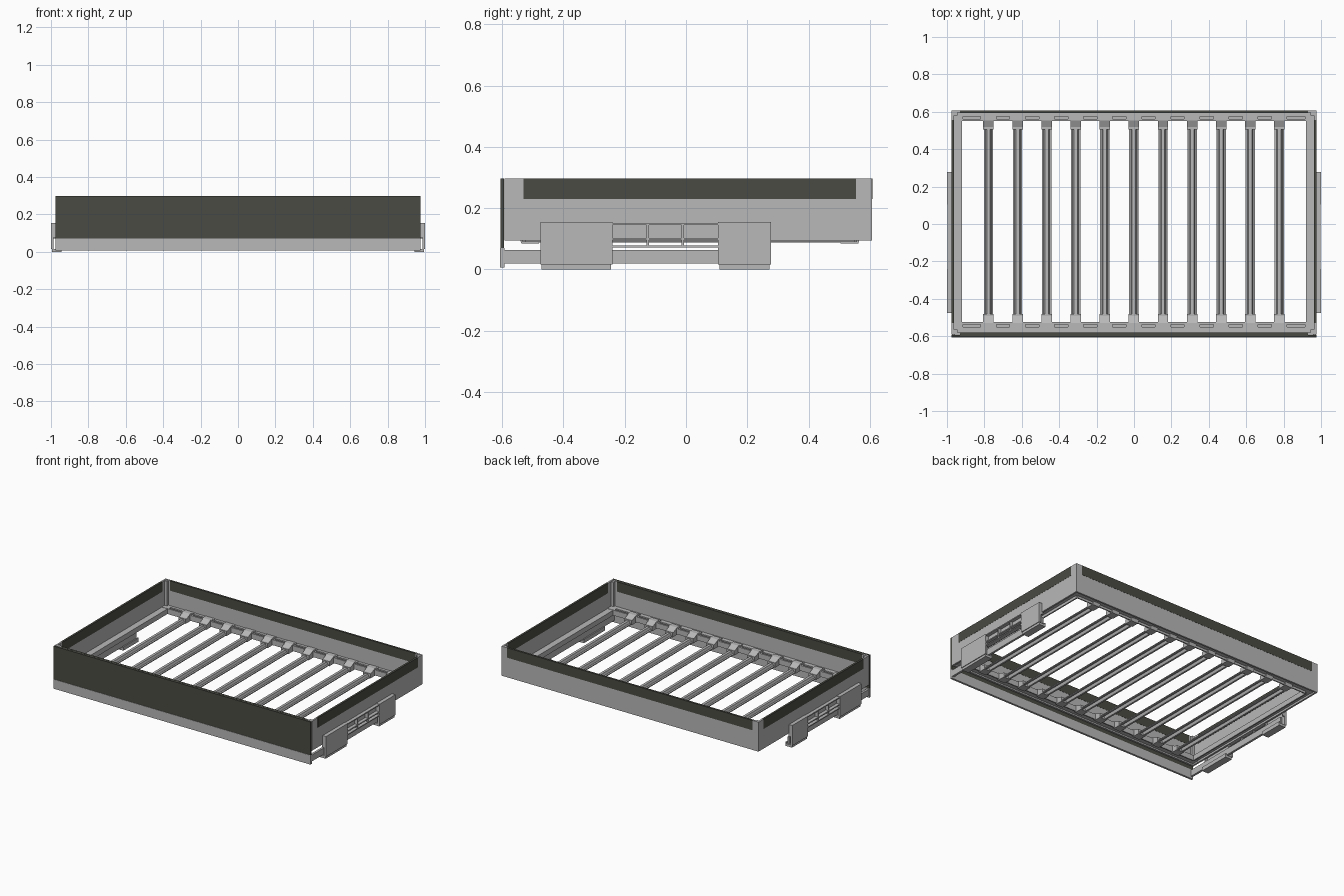
import bpy
import bmesh

if "Cube" in bpy.data.objects:
    bpy.data.objects.remove(bpy.data.objects["Cube"], do_unlink=True)


def material(name, colour):
    m = bpy.data.materials.new(name)
    m.use_nodes = True
    m.diffuse_color = colour
    m.node_tree.nodes["Principled BSDF"].inputs["Base Color"].default_value = colour
    return m


grey = material("light grey", (0.48, 0.48, 0.48, 1))
dark = material("dark olive grey", (0.07, 0.07, 0.058, 1))


def finish(name, bm, mat):
    bmesh.ops.recalc_face_normals(bm, faces=bm.faces)
    mesh = bpy.data.meshes.new(name)
    bm.to_mesh(mesh)
    bm.free()
    mesh.materials.append(mat)
    obj = bpy.data.objects.new(name, mesh)
    bpy.context.collection.objects.link(obj)
    return obj


def boxes(name, mat, *spans):
    """One object from boxes, each given as (x range, y range, z range)."""
    bm = bmesh.new()
    for span in spans:
        for v in bmesh.ops.create_cube(bm, size=1)["verts"]:
            v.co = [max(r) if c > 0 else min(r) for c, r in zip(v.co, span)]
    return finish(name, bm, mat)


def prism(name, mat, points, place, start, end):
    """Sweep a closed profile from start to end; place maps (u, v, t) to xyz."""
    bm = bmesh.new()
    a = [bm.verts.new(place(u, v, start)) for u, v in points]
    b = [bm.verts.new(place(u, v, end)) for u, v in points]
    bm.faces.new(a)
    bm.faces.new(b)
    n = len(points)
    for i in range(n):
        j = (i + 1) % n
        bm.faces.new((a[i], a[j], b[j], b[i]))
    return finish(name, bm, mat)


W = 0.975                    # half width of the frame
BACK, FRONT = 0.607, -0.592  # outer faces of the grey frame
T = 0.012                    # wall thickness
LOW, BAND, TOP = 0.095, 0.23, 0.297
E = 0.001                    # how proud the dark bands stand

# Front cover and the strip beneath it
boxes("front_panel", dark, ((-W, W), (-0.605, -0.594), (0.07, TOP)))
boxes("front_strip", grey, ((-W, W), (-0.607, -0.593), (0.006, 0.07)))

# Front and back walls with dark upper bands
for name, y0, y1 in (("front", FRONT, FRONT + T), ("back", BACK - T, BACK)):
    boxes(name + "_wall", grey,
          ((-W, W), (y0, y1), (LOW, BAND)),
          ((-W, -0.93), (y0, y1), (BAND, TOP)),
          ((0.93, W), (y0, y1), (BAND, TOP)))
    boxes(name + "_band", dark, ((-0.93, 0.93), (y0 - E, y1 + E), (BAND, TOP)))

# Ledges that hold the slats, with shallow slots between the sockets
slat_x = [-0.778 + 0.1555 * i for i in range(11)]
gaps = [-0.99] + slat_x + [0.99]
for name, inner, outer in (("front", -0.525, -0.582), ("back", 0.55, 0.597)):
    s = 1 if outer > 0 else -1
    slot0, slot1 = inner + s * 0.012, inner + s * 0.026
    parts = [((-0.965, 0.965), (inner, outer), (0.105, 0.116)),
             ((-0.92, 0.92), (inner, inner + s * 0.008), (0.09, 0.127)),
             ((-0.965, 0.965), (inner, slot0), (0.116, 0.127)),
             ((-0.965, 0.965), (slot1, outer), (0.116, 0.127))]
    for x in slat_x:
        parts.append(((x - 0.042, x + 0.042), (slot0, slot1), (0.116, 0.127)))
    for e in (-1, 1):
        parts.append(((e * 0.915, e * 0.965), (slot0, slot1), (0.116, 0.127)))
    boxes(name + "_ledge", grey, *parts)

    # Sloping sockets at the slat ends
    ramp = [(inner + s * 0.03, 0.134), (inner + s * 0.004, 0.134),
            (inner - s * 0.032, 0.117), (inner - s * 0.045, 0.117),
            (inner - s * 0.045, 0.085), (inner + s * 0.012, 0.085)]
    for i, x in enumerate(slat_x):
        prism(f"{name}_socket_{i + 1}", grey, ramp,
              lambda u, v, t: (t, u, v), x - 0.028, x + 0.028)
        boxes(f"{name}_socket_cap_{i + 1}", grey,
              ((x - 0.036, x + 0.036), (inner, inner + s * 0.04), (0.12, 0.132)))

# Slats: folded hat section
half = [(0.025, 0.088), (0.025, 0.094), (0.016, 0.096), (0.009, 0.111)]
under = [(0.006, 0.106), (0.013, 0.088)]
hat = half + [(-u, v) for u, v in reversed(half)]
hat += [(-u, v) for u, v in reversed(under)] + under
for i, x in enumerate(slat_x):
    prism(f"slat_{i + 1}", grey, hat,
          lambda u, v, t: (x + u, t, v), -0.53, 0.555)

# Sides, mirrored left and right
for name, s in (("left", 1), ("right", -1)):
    def side(part, mat, *spans):
        boxes(f"{name}_{part}", mat,
              *[((s * a[0], s * a[1]), b, c) for a, b, c in spans])

    wall = (W - T, W)
    side("wall", grey,
         (wall, (FRONT, BACK), (LOW, BAND)),
         (wall, (FRONT, -0.53), (BAND, TOP)),
         (wall, (0.555, BACK), (BAND, TOP)))
    side("band", dark, ((W - T - E, W + E), (-0.53, 0.555), (BAND, TOP)))
    side("corner_posts", grey,
         ((0.945, 0.965), (FRONT + T, -0.565), (0.12, TOP - 0.003)),
         ((0.945, 0.965), (0.58, 0.597), (0.12, TOP - 0.003)))
    side("ledge", grey,
         ((0.92, 0.965), (-0.58, 0.597), (0.108, 0.125)),
         ((0.92, 0.929), (-0.525, 0.55), (0.09, 0.125)))

    # Runner under the frame
    side("runner", grey,
         ((0.957, 0.972), (-0.594, 0.27), (0.02, 0.064)))

    # Bracket: two hooked plates joined by a ribbed bridge
    bracket = []
    for y0, y1 in ((-0.475, -0.24), (0.105, 0.277)):
        bracket += [((0.986, 1.0), (y0, y1), (0.016, 0.155)),
                    ((0.972, 1.0), (y0, y1), (0.146, 0.155)),
                    ((0.952, 0.995), (y0 + 0.004, y1 - 0.004), (0.0, 0.016)),
                    ((0.945, 0.953), (y0 + 0.004, y1 - 0.004), (0.0, 0.026))]
        for y in (y0, y1 - 0.008):
            bracket.append(((0.97, 0.99), (y, y + 0.008), (0.075, 0.15)))
    side("bracket", grey, *bracket)
    bridge = [((0.97, 0.998), (-0.24, 0.105), (z, z + 0.007))
              for z in (0.072, 0.096, 0.145)]
    bridge += [((0.97, 0.996), (y - 0.004, y + 0.004), (0.074, 0.15))
               for y in (-0.125, -0.011)]
    side("bracket_bridge", grey, *bridge)
